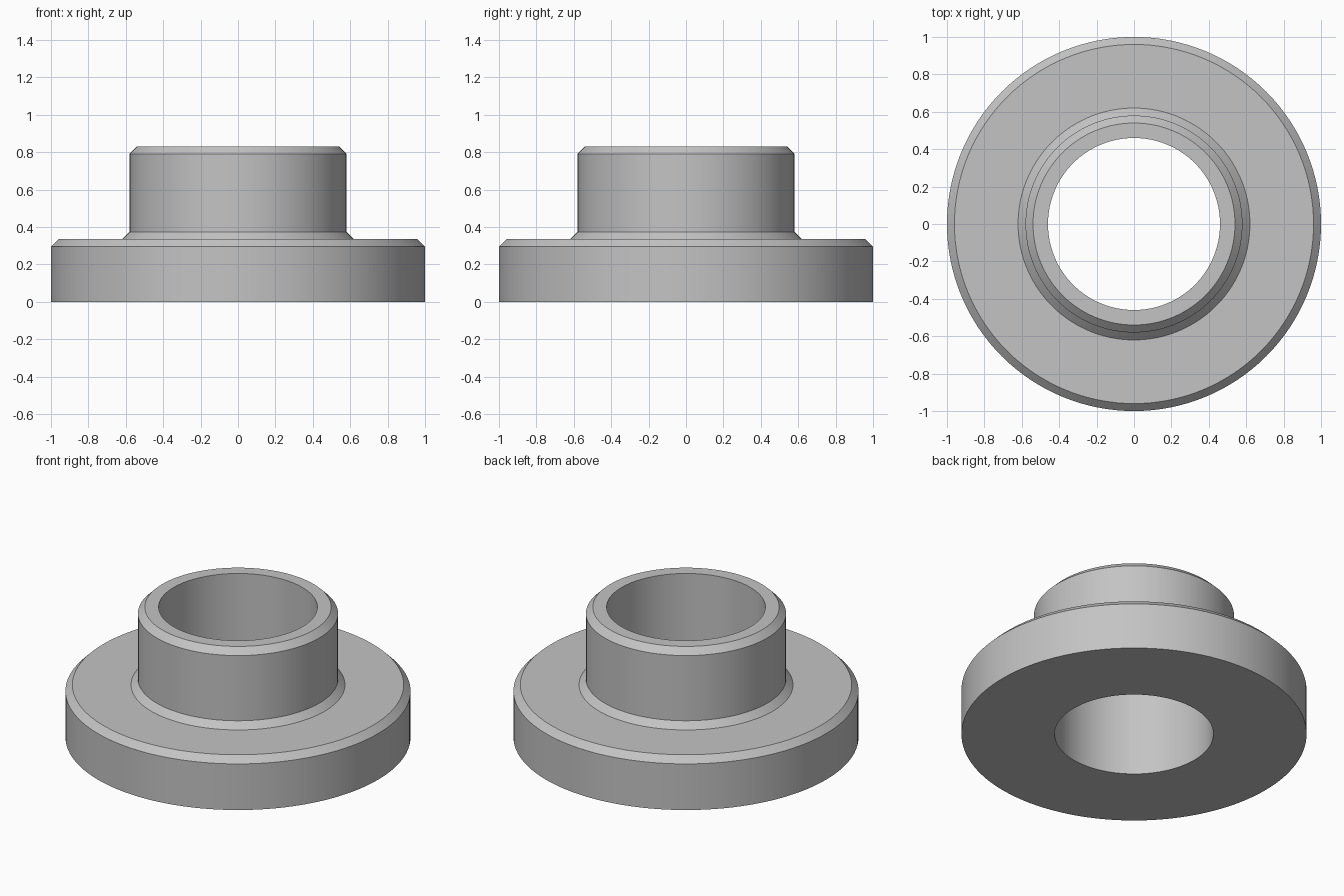
import bpy
import bmesh
import math

cube = bpy.data.objects.get("Cube")
if cube:
    bpy.data.objects.remove(cube, do_unlink=True)

SEGMENTS = 128
BORE, COLLAR, FLANGE = 0.46, 0.58, 1.0      # radii
FLANGE_TOP, COLLAR_TOP = 0.335, 0.832       # heights
CHAMFER = 0.04

# Closed half section as (radius, height), from the bore outward and up
profile = [
    (BORE, 0),
    (FLANGE, 0),
    (FLANGE, FLANGE_TOP - CHAMFER),
    (FLANGE - CHAMFER, FLANGE_TOP),
    (COLLAR + CHAMFER, FLANGE_TOP),
    (COLLAR, FLANGE_TOP + CHAMFER),
    (COLLAR, COLLAR_TOP - CHAMFER),
    (COLLAR - CHAMFER, COLLAR_TOP),
    (BORE, COLLAR_TOP),
]

# Spin the section into a flanged bushing
bm = bmesh.new()
verts = [bm.verts.new((r, 0, z)) for r, z in profile]
edges = [bm.edges.new((v, verts[(i + 1) % len(verts)])) for i, v in enumerate(verts)]
bmesh.ops.spin(bm, geom=verts + edges, cent=(0, 0, 0), axis=(0, 0, 1),
               angle=math.tau, steps=SEGMENTS)
bmesh.ops.remove_doubles(bm, verts=bm.verts, dist=0.0001)
bmesh.ops.recalc_face_normals(bm, faces=bm.faces)

mesh = bpy.data.meshes.new("flanged_bushing")
bm.to_mesh(mesh)
bm.free()
bushing = bpy.data.objects.new("flanged_bushing", mesh)
bpy.context.collection.objects.link(bushing)

# Plain grey finish
grey = bpy.data.materials.new("light_grey")
grey.use_nodes = True
colour = (0.55, 0.55, 0.55, 1)
grey.diffuse_color = colour
grey.node_tree.nodes["Principled BSDF"].inputs["Base Color"].default_value = colour
mesh.materials.append(grey)

# Round walls smooth, chamfers crisp
bpy.ops.object.select_all(action="DESELECT")
bushing.select_set(True)
bpy.context.view_layer.objects.active = bushing
bpy.ops.object.shade_smooth_by_angle(angle=math.radians(30))
